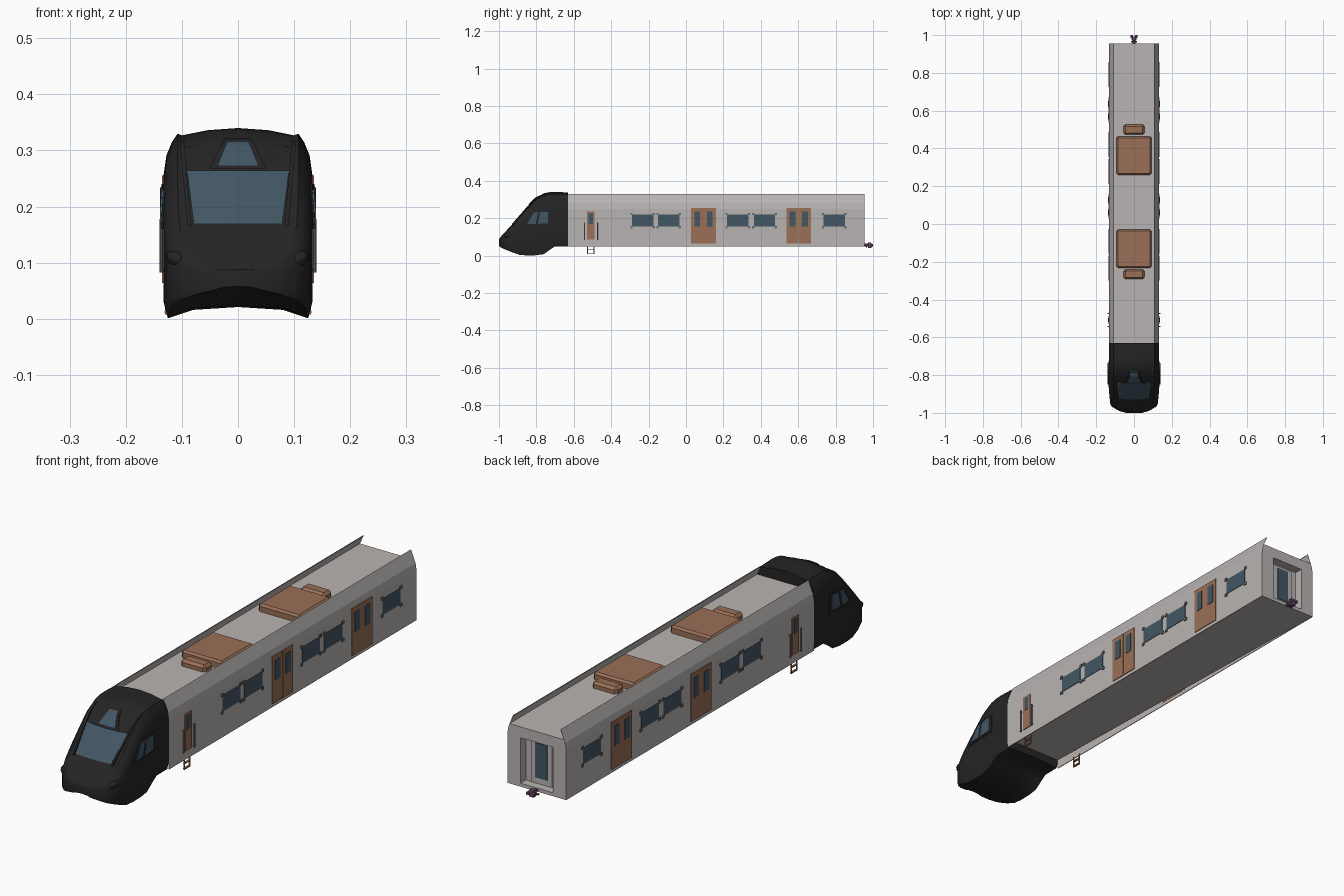
import bpy, bmesh, math
from mathutils import Vector
from mathutils.bvhtree import BVHTree

if "Cube" in bpy.data.objects:
    bpy.data.objects.remove(bpy.data.objects["Cube"])


def material(name, rgb):
    m = bpy.data.materials.new(name)
    m.diffuse_color = (*rgb, 1)
    m.use_nodes = True
    m.node_tree.nodes["Principled BSDF"].inputs["Base Color"].default_value = m.diffuse_color
    return m


GREY = material("body grey", (0.48, 0.455, 0.445))
BLACK = material("nose black", (0.018, 0.018, 0.018))
GLASS = material("window glass", (0.055, 0.095, 0.13))
BROWN = material("door brown", (0.32, 0.16, 0.095))
CLIP = material("clip grey", (0.16, 0.15, 0.15))
PURPLE = material("coupler purple", (0.19, 0.08, 0.17))


def finish(name, bm, mat, smooth=None):
    bmesh.ops.recalc_face_normals(bm, faces=bm.faces)
    me = bpy.data.meshes.new(name)
    bm.to_mesh(me)
    bm.free()
    me.materials.append(mat)
    if smooth:
        for p in me.polygons:
            p.use_smooth = True
        me.set_sharp_from_angle(angle=math.radians(smooth))
    ob = bpy.data.objects.new(name, me)
    bpy.context.collection.objects.link(ob)
    return ob


def box(name, x, y, z, mat, bevel=0):
    """Box from (min, max) ranges."""
    bm = bmesh.new()
    bmesh.ops.create_cube(bm, size=1)
    for v in bm.verts:
        v.co = [(r[0] + r[1]) / 2 + c * (r[1] - r[0]) for r, c in zip((x, y, z), v.co)]
    if bevel:
        top = [e for e in bm.edges if max(v.co.z for v in e.verts) > z[1] - 1e-5]
        bmesh.ops.bevel(bm, geom=top, offset=bevel, segments=1, affect='EDGES')
    return finish(name, bm, mat)


def hull(name, pts, mat):
    bm = bmesh.new()
    bmesh.ops.convex_hull(bm, input=[bm.verts.new(p) for p in pts])
    return finish(name, bm, mat)


def cylinder(name, a, b, r, mat, seg=8):
    a, b = Vector(a), Vector(b)
    bm = bmesh.new()
    bmesh.ops.create_cone(bm, cap_ends=True, segments=seg, radius1=r, radius2=r, depth=(b - a).length)
    q = Vector((0, 0, 1)).rotation_difference(b - a)
    for v in bm.verts:
        v.co = q @ v.co + (a + b) / 2
    return finish(name, bm, mat, 40)


def loft(bm, rings):
    loops = [[bm.verts.new(p) for p in r] for r in rings]
    n = len(loops[0])
    for a, b in zip(loops, loops[1:]):
        for i in range(n):
            bm.faces.new((a[i], a[(i + 1) % n], b[(i + 1) % n], b[i]))
    bm.faces.new(loops[0])
    bm.faces.new(loops[-1])


def mirrored(half):
    """Close a half section (x >= 0, centre points first and last)."""
    return half + [(-x, z) for x, z in reversed(half) if x > 1e-6]


# Car body: extruded section with roof-edge fins
FRONT, BACK = -0.63, 0.955
section = mirrored([(0.132, 0.05), (0.132, 0.25), (0.127, 0.28), (0.107, 0.33), (0.106, 0.327), (0.122, 0.292)])
bm = bmesh.new()
loft(bm, [[(x, y, z) for x, z in section] for y in (FRONT, BACK)])
body = finish("car_body", bm, GREY)

# Recessed end doorway and hollow underside
cutters = [box("doorway_cutter", (-0.073, 0.073), (0.92, 1.0), (0.064, 0.248), GREY),
           hull("floor_cutter", [(x, y, z) for x in (-0.129, 0.129)
                                 for y, zt in ((-0.7, 0.09), (0.95, 0.0505)) for z in (0, zt)], GREY)]
for c in cutters:
    c.hide_render = True
    mod = body.modifiers.new("cut", 'BOOLEAN')
    mod.operation, mod.object, mod.solver = 'DIFFERENCE', c, 'EXACT'
baked = bpy.data.meshes.new_from_object(body.evaluated_get(bpy.context.evaluated_depsgraph_get()))
body.modifiers.clear()
body.data = baked
for c in cutters:
    bpy.data.objects.remove(c)

# End door in the recess
box("end_door", (-0.048, 0.048), (0.918, 0.925), (0.066, 0.24), GREY)
box("end_door_window", (-0.027, 0.027), (0.92, 0.928), (0.09, 0.23), GLASS)

# Nose: lofted sections of y, top, bottom, half width
stations = [(-0.63, .338, .05, .132), (-0.70, .340, .05, .133), (-0.73, .339, .03, .133),
            (-0.76, .333, .008, .133), (-0.80, .310, .002, .133), (-0.85, .258, .001, .133),
            (-0.89, .212, .004, .132), (-0.93, .166, .018, .128), (-0.955, .139, .028, .120),
            (-0.975, .118, .036, .104), (-0.99, .101, .044, .078), (-1.0, .088, .052, .042)]
rings = []
for y, zt, zb, w in stations:
    h = zt - zb
    arch = 0.02 * min(1, (0.07 - zb) / 0.06)
    half = [(0, zb + arch), (0.6 * w, zb + 0.75 * arch), (0.94 * w, zb), (w, zb + 0.12 * h),
            (w, zb + 0.45 * h), (w, zb + 0.70 * h), (0.96 * w, zb + 0.83 * h), (0.89 * w, zb + 0.91 * h),
            (0.81 * w, zb + 0.965 * h), (0.75 * w, zb + 0.955 * h), (0.4 * w, zb + 0.987 * h), (0, zt)]
    rings.append([(x, y, z) for x, z in mirrored(half)])
bm = bmesh.new()
loft(bm, rings)
nose = finish("nose", bm, BLACK, 32)
bm = bmesh.new()
bm.from_mesh(nose.data)
tree = BVHTree.FromBMesh(bm)
bm.free()


def plate(name, corners, direction, mat, lift=0.003, n=10):
    """Thin panel: a four-cornered patch projected onto the nose."""
    d = Vector(direction)
    c = [Vector(p) for p in corners]
    bm = bmesh.new()
    grid = []
    for i in range(n + 1):
        row = []
        for j in range(n + 1):
            u, v = i / n, j / n
            p = c[0].lerp(c[1], u).lerp(c[3].lerp(c[2], u), v)
            hit = tree.ray_cast(p - d * 2, d)[0]
            row.append(bm.verts.new((hit or p) - d * lift))
        grid.append(row)
    faces = [bm.faces.new((grid[i][j], grid[i + 1][j], grid[i + 1][j + 1], grid[i][j + 1]))
             for i in range(n) for j in range(n)]
    geo = bmesh.ops.extrude_face_region(bm, geom=faces, use_keep_orig=True)
    for v in geo["geom"]:
        if isinstance(v, bmesh.types.BMVert):
            v.co += d * (lift + 0.002)
    return finish(name, bm, mat, 35)


def front(name, pts, mat, lift=0.003):
    plate(name, [(x, 0, z) for x, z in pts], (0, 1, 0), mat, lift)


# Windscreen and upper cab window
front("windscreen", [(-.079, .17), (.079, .17), (.091, .264), (-.091, .264)], GLASS)
front("upper_window_frame", [(-.05, .268), (.05, .268), (.024, .322), (-.024, .322)], BLACK, 0.004)
front("upper_window", [(-.037, .273), (.037, .273), (.019, .317), (-.019, .317)], GLASS, 0.007)

for s, side in ((-1, "left"), (1, "right")):
    X = 0.132

    def wall(name, y, z, mat, out=0.002, inner=0.004):
        return box(f"{side}_{name}", sorted((s * (X - inner), s * (X + out))), y, z, mat)

    def cab(name, pts, mat, lift):
        plate(f"{side}_{name}", [(0, y, z) for y, z in pts], (-s, 0, 0), mat, lift)

    # Windscreen pillars, marker lamps and headlights
    front(f"{side}_pillar", [(s * .083, .165), (s * .09, .165), (s * .104, .318), (s * .096, .318)], BLACK, 0.007)
    front(f"{side}_marker_lamp", [(s * .08, .309), (s * .096, .303), (s * .096, .304), (s * .08, .31)], BLACK, 0.005)
    bm = bmesh.new()
    bmesh.ops.create_uvsphere(bm, u_segments=16, v_segments=10, radius=1)
    for v in bm.verts:
        v.co = (s * 0.103 + v.co.x * 0.024, -0.943 + v.co.y * 0.03,
                0.104 + v.co.z * 0.018 + s * v.co.x * 0.006)
    finish(f"{side}_headlight", bm, BLACK, 40)

    # Cab side windows
    cab("cab_window_frame", [(-.865, .16), (-.725, .165), (-.725, .24), (-.805, .24)], BLACK, 0.003)
    cab("cab_window_front", [(-.85, .168), (-.803, .17), (-.79, .23), (-.812, .23)], GLASS, 0.006)
    cab("cab_window_rear", [(-.793, .17), (-.737, .173), (-.737, .234), (-.78, .232)], GLASS, 0.006)

    # Passenger windows with corner clips
    for i, y in enumerate((-.289, -.150, .220, .363, .735)):
        y2 = y + 0.114
        wall(f"window_{i}", (y, y2), (.155, .22), GLASS)
        for cy in (y - .003, y2 + .003):
            for cz in (.152, .223):
                wall(f"window_clip_{i}", (cy - .006, cy + .006), (cz - .006, cz + .006), CLIP, 0.004)

    # Double passenger doors
    for i, y in enumerate((.028, .537)):
        for k in range(2):
            a = y + k * 0.0665
            wall(f"door_{i}_leaf_{k}", (a, a + .0655), (.064, .255), BROWN, 0.003)
            wall(f"door_{i}_window_{k}", (a + .017, a + .048), (.155, .236), GLASS, 0.005)

    # Crew door, handrails and ladder
    wall("crew_door", (-.53, -.488), (.085, .235), BROWN, 0.003)
    wall("crew_door_window", (-.52, -.498), (.17, .226), GLASS, 0.005)
    for y in (-.542, -.474):
        cylinder(f"{side}_handrail", (s * .137, y, .083), (s * .137, y, .178), 0.003, CLIP)
        for z in (.088, .173):
            cylinder(f"{side}_handrail_mount", (s * .128, y, z), (s * .137, y, z), 0.003, CLIP)
    for y in (-.526, -.492):
        box(f"{side}_ladder_rail", sorted((s * .125, s * .13)), (y - .002, y + .002), (.008, .055), BROWN)
    for z in (.012, .034):
        box(f"{side}_ladder_rung", sorted((s * .122, s * .131)), (-.526, -.492), (z - .002, z + .002), BROWN)

# Roof equipment: a large and a small unit in each group
for name, big, small in (("rear", (.26, .463), (.473, .526)), ("front", (-.232, -.03), (-.292, -.24))):
    box(f"{name}_roof_unit", (-.093, .093), big, (.288, .322), BROWN, 0.008)
    box(f"{name}_roof_unit_small", (-.056, .056), small, (.288, .318), BROWN, 0.01)

# Rear coupler
cylinder("coupler_shaft", (0, .945, .057), (0, .985, .057), 0.007, PURPLE)
box("coupler_head", (-.012, .012), (.972, .992), (.042, .07), PURPLE, 0.003)
for s in (-1, 1):
    cylinder("coupler_jaw", (s * .011, .985, .056), (s * .011, 1.0, .056), 0.007, PURPLE)
cylinder("coupler_hose", (-.016, .965, .046), (.016, .965, .046), 0.004, PURPLE)
